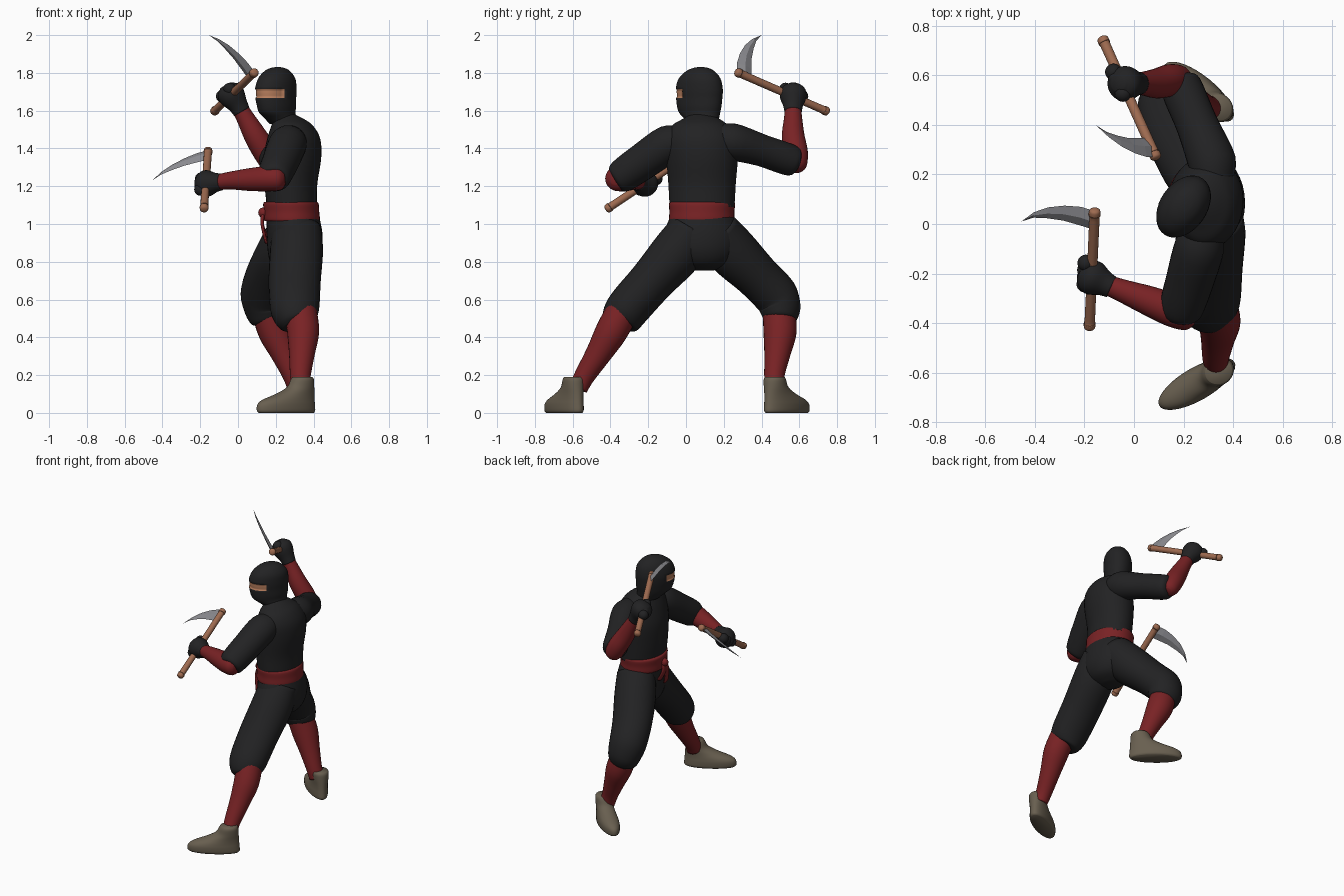
import bpy, bmesh, math
from mathutils import Vector as V


def material(name, rgb):
    m = bpy.data.materials.new(name)
    m.diffuse_color = (*rgb, 1)
    return m


BLACK = material("black cloth", (0.016, 0.016, 0.017))
RED = material("red cloth", (0.19, 0.016, 0.018))
SKIN = material("skin", (0.48, 0.21, 0.11))
SHOE = material("khaki shoe", (0.14, 0.115, 0.08))
STEEL = material("steel", (0.27, 0.27, 0.29))
WOOD = material("wood", (0.34, 0.145, 0.08))


def finish(bm, name, mats, smooth=True):
    bmesh.ops.recalc_face_normals(bm, faces=bm.faces[:])
    me = bpy.data.meshes.new(name)
    bm.to_mesh(me)
    bm.free()
    for m in mats:
        me.materials.append(m)
    for p in me.polygons:
        p.use_smooth = smooth
    ob = bpy.data.objects.new(name, me)
    bpy.context.collection.objects.link(ob)
    return ob


def catmull(a, b, c, d, t):
    return 0.5 * (2 * b + (c - a) * t + (2 * a - 5 * b + 4 * c - d) * t * t
                  + (3 * b - a - 3 * c + d) * t ** 3)


def skin(secs, seg=32, sub=4):
    """Smooth closed skin through elliptical sections (centre, axis, axis)."""
    n, full = len(secs), []
    for i in range(n - 1):
        q = [secs[max(i - 1, 0)], secs[i], secs[i + 1], secs[min(i + 2, n - 1)]]
        for k in range(sub):
            full.append([catmull(*[s[j] for s in q], k / sub) for j in range(3)])
    full.append(secs[-1])
    bm = bmesh.new()
    rings = []
    for c, a, b in full:
        rings.append([bm.verts.new(c + a * math.cos(2 * math.pi * k / seg)
                                   + b * math.sin(2 * math.pi * k / seg)) for k in range(seg)])
    for r, s in zip(rings, rings[1:]):
        for k in range(seg):
            bm.faces.new((r[k], r[k - 1], s[k - 1], s[k]))
    bm.faces.new(rings[0])
    bm.faces.new(rings[-1])
    return bm


def loft(rows, forward):
    """Level sections: z, x, y, half size along forward, half size across."""
    f = V((forward[0], forward[1], 0)).normalized()
    s = V((-f.y, f.x, 0))
    return skin([(V((x, y, z)), f * a, s * b) for z, x, y, a, b in rows], 36)


def tube(name, mat, rows, ref=(1, 0, 0), seg=28):
    """Limb through x, y, z, radius along ref, optional other radius."""
    pts = [V(r[:3]) for r in rows]
    secs = []
    for i, r in enumerate(rows):
        t = (pts[min(i + 1, len(pts) - 1)] - pts[max(i - 1, 0)]).normalized()
        a = V(ref)
        a = (a - t * a.dot(t)).normalized()
        secs.append((pts[i], a * r[3], t.cross(a) * r[-1]))
    return finish(skin(secs, seg), name, [mat])


def ball(name, mat, c, r):
    bm = bmesh.new()
    bmesh.ops.create_icosphere(bm, subdivisions=3, radius=r)
    bmesh.ops.translate(bm, vec=V(c), verts=bm.verts[:])
    return finish(bm, name, [mat])


# hooded head, with the eye slit cut in by height and angle
look = V((-0.57, -0.82, 0)).normalized()
bm = loft([(1.53, .245, .09, .08, .075), (1.56, .225, .082, .1, .078),
           (1.59, .208, .072, .12, .083), (1.625, .204, .07, .13, .089),
           (1.668, .2, .07, .135, .093), (1.714, .2, .07, .137, .095),
           (1.77, .205, .072, .121, .086), (1.81, .208, .076, .08, .06),
           (1.827, .21, .078, .038, .03), (1.831, .21, .078, .004, .004)], look)
slit = []
for f in bm.faces:
    c = f.calc_center_median()
    d = V((c.x - .2, c.y - .07, 0))
    if 1.668 < c.z < 1.714 and d.angle(look) < math.radians(58):
        f.material_index = 1
        slit.append(f)
bmesh.ops.recalc_face_normals(bm, faces=bm.faces[:])
bmesh.ops.inset_region(bm, faces=slit, thickness=0.003, depth=-0.006)
finish(bm, "hooded_head", [BLACK, SKIN])

# tunic, sash and trouser seat
finish(loft([(1.09, .285, .085, .132, .172), (1.13, .283, .085, .134, .175),
             (1.22, .28, .085, .14, .18), (1.35, .288, .085, .152, .19),
             (1.45, .295, .08, .14, .185), (1.52, .287, .075, .11, .15),
             (1.555, .27, .08, .08, .1), (1.58, .25, .08, .05, .055)], (-1, .12)),
       "tunic", [BLACK])
finish(loft([(1.015, .285, .083, .13, .16), (1.02, .285, .083, .148, .173),
             (1.065, .283, .084, .147, .172), (1.11, .28, .085, .146, .175),
             (1.118, .28, .085, .13, .16)], (-1, 0)), "sash", [RED])
finish(loft([(1.04, .29, .085, .14, .168), (.95, .3, .085, .147, .2),
             (.86, .3, .085, .143, .19), (.79, .29, .09, .115, .14),
             (.755, .28, .09, .05, .06)], (-1, 0)), "trouser_seat", [BLACK])

# sash knot with two hanging tails
ball("sash_knot", RED, (.135, .06, 1.06), .028)
for i, y in enumerate((.02, .095)):
    tube(f"sash_tail_{i}", RED, [(.135, .06, 1.06, .012, .02), (.128, (y + .06) / 2, 1.0, .009, .024),
                                 (.15, y, .9 + .04 * i, .008, .026)], seg=12)

# trouser legs
tube("right_trouser_leg", BLACK,
     [(.295, .16, .98, .13, .11), (.245, .24, .86, .14, .135), (.175, .375, .725, .135, .12),
      (.14, .475, .62, .127, .118), (.15, .5, .55, .115, .108), (.165, .5, .5, .1, .09),
      (.17, .5, .485, .075, .07)])
tube("left_trouser_leg", BLACK,
     [(.31, .03, .98, .13, .11), (.31, -.04, .86, .14, .135), (.3, -.18, .7, .138, .12),
      (.3, -.29, .575, .132, .117), (.303, -.33, .52, .122, .112), (.31, -.35, .48, .1, .1),
      (.315, -.355, .468, .08, .075)])

# wrapped shins
tube("right_shin", RED, [(.15, .49, .56, .085), (.195, .498, .43, .088), (.245, .483, .31, .069),
                         (.29, .468, .2, .054), (.315, .468, .13, .052)])
tube("left_shin", RED, [(.33, -.33, .55, .085), (.345, -.395, .43, .085), (.338, -.465, .31, .068),
                        (.33, -.54, .19, .054), (.335, -.57, .13, .05)])

# shoes: height, toe reach, heel reach, half width
SHOE_ROWS = [(0, .165, -.165, .055), (.012, .176, -.174, .064), (.045, .172, -.172, .066),
             (.07, .14, -.17, .063), (.1, .06, -.168, .058), (.135, -.01, -.166, .056),
             (.175, -.035, -.163, .056), (.19, -.045, -.155, .05)]
for name, (cx, cy), d in (("left_shoe", (.255, -.645), V((-.86, -.5))),
                          ("right_shoe", (.262, .533), V((-.78, .63)))):
    rows = []
    for z, toe, heel, w in SHOE_ROWS:
        m = (toe + heel) / 2
        rows.append((z, cx + d.x * m, cy + d.y * m, (toe - heel) / 2, w))
    finish(loft(rows, d), name, [SHOE])

# sleeves and forearms
UP, SIDE = (0, 0, 1), (0, 1, 0)
tube("left_sleeve", BLACK, [(.29, 0, 1.45, .07), (.265, -.09, 1.425, .1), (.225, -.23, 1.33, .097),
                            (.195, -.33, 1.26, .09), (.19, -.365, 1.235, .075),
                            (.19, -.375, 1.23, .05)], UP)
tube("right_sleeve", BLACK, [(.32, .16, 1.45, .08), (.315, .25, 1.435, .097), (.255, .4, 1.39, .085),
                             (.2, .53, 1.345, .085), (.185, .575, 1.33, .075),
                             (.18, .59, 1.325, .05)], UP)
tube("left_forearm", RED, [(.25, -.375, 1.24, .03), (.225, -.37, 1.24, .06), (.16, -.35, 1.24, .067),
                           (.06, -.31, 1.235, .06), (-.04, -.272, 1.23, .047),
                           (-.11, -.245, 1.222, .04)], UP)
tube("right_forearm", RED, [(.2, .585, 1.285, .03), (.185, .585, 1.31, .055), (.145, .58, 1.38, .065),
                            (.09, .567, 1.47, .06), (.04, .567, 1.56, .048),
                            (.005, .567, 1.62, .042)], SIDE)

# gloved fists
tube("left_glove", BLACK, [(-.09, -.255, 1.222, .045), (-.12, -.24, 1.22, .052),
                           (-.16, -.22, 1.215, .07), (-.195, -.205, 1.215, .062),
                           (-.22, -.195, 1.215, .03)], UP)
tube("right_glove", BLACK, [(.02, .567, 1.595, .046), (0, .567, 1.63, .053),
                            (-.03, .567, 1.675, .07), (-.052, .567, 1.71, .064),
                            (-.066, .567, 1.735, .03)], SIDE)

# sickles: blade stations as reach, outer edge and inner edge along the handle
BLADE = [(-.01, .005, -.085), (.06, .01, -.08), (.13, -.003, -.076),
         (.2, -.03, -.083), (.26, -.07, -.096)]


def sickle(side, butt, top, tip, grip):
    butt, top, tip = V(butt), V(top), V(tip)
    h = (top - butt).normalized()
    u = tip - top
    u = (u - h * u.dot(h)).normalized()
    n = h.cross(u)
    ln = (top - butt).length
    rows = [(0, .012), (.008, .022), (.03, .024), (.05, .021), (ln - .05, .021),
            (ln - .03, .024), (ln - .008, .022), (ln, .012)]
    tube(side + "_sickle_handle", WOOD, [(*(butt + h * s), r) for s, r in rows], seg=16)
    root = top - h * .015
    bm = bmesh.new()
    end = bm.verts.new(tip)
    rings = []
    for i, (r, o, k) in enumerate(BLADE):
        mid, th = o * .5 + k * .5, .013 * (1 - i / 6)
        rings.append([bm.verts.new(root + u * r + h * a + n * b)
                      for a, b in ((o, 0), (mid, th), (k, 0), (mid, -th))])
    for a, b in zip(rings, rings[1:]):
        for k in range(4):
            bm.faces.new((a[k], a[k - 1], b[k - 1], b[k]))
    bm.faces.new(rings[0])
    for k in range(4):
        bm.faces.new((rings[-1][k], rings[-1][k - 1], end))
    finish(bm, side + "_sickle_blade", [STEEL], False)
    # curled fingers round the handle
    for i in range(4):
        c = butt + h * (grip + (i - 1.5) * .034) + u * .028
        ball(f"{side}_finger_{i}", BLACK, c, .034)


sickle("left", (-.18, -.425, 1.075), (-.158, .06, 1.395), (-.455, .01, 1.23), .262)
sickle("right", (-.13, .755, 1.592), (.092, .262, 1.807), (-.155, .4, 2.0), .22)
